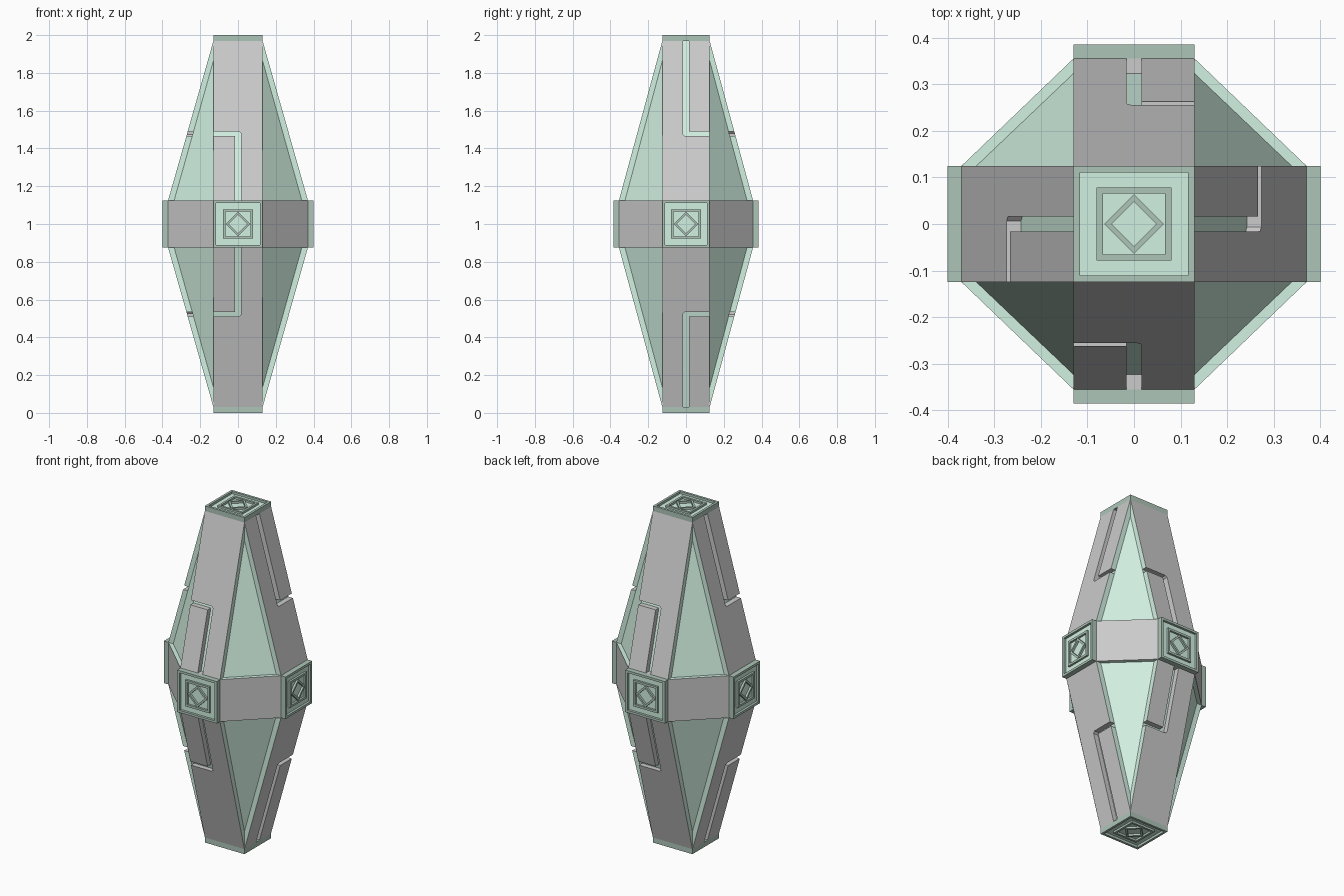
import bpy, bmesh
from mathutils import Vector

if "Cube" in bpy.data.objects:
    bpy.data.objects.remove(bpy.data.objects["Cube"])


def material(name, rgb):
    m = bpy.data.materials.new(name)
    m.diffuse_color = (*rgb, 1)
    m.use_nodes = True
    m.node_tree.nodes["Principled BSDF"].inputs["Base Color"].default_value = m.diffuse_color
    return m


LIGHT = material("pale_green", (0.65, 0.88, 0.76))
DARK = material("deep_green", (0.42, 0.56, 0.48))
BELT = 0.125          # half height of the belt
WX, WY = 0.13, 0.125  # half widths of the straps
TOP = 0.97            # height of strap ends above the centre


def finish(name, bm, mats):
    bmesh.ops.recalc_face_normals(bm, faces=bm.faces)
    mesh = bpy.data.meshes.new(name)
    bm.to_mesh(mesh)
    bm.free()
    for m in mats:
        mesh.materials.append(m)
    bpy.context.collection.objects.link(bpy.data.objects.new(name, mesh))


def panel(name, pts, place, inset, rim, limit):
    """Plate from a 2D outline; edges lying on the rim limit become green."""
    bm = bmesh.new()
    outer = [bm.verts.new(place(*p)) for p in pts]
    inner = [bm.verts.new(v.co + inset) for v in outer]
    bm.faces.new(outer)
    bm.faces.new(inner[::-1])
    n = len(pts)
    for i in range(n):
        j = (i + 1) % n
        f = bm.faces.new((outer[i], inner[i], inner[j], outer[j]))
        if pts[i][rim] == pts[j][rim] and abs(pts[i][rim]) == limit:
            f.material_index = 1
    finish(name, bm, [None, LIGHT])


def box(name, hx, hy, hz):
    bm = bmesh.new()
    bmesh.ops.create_cube(bm, size=2)
    for v in bm.verts:
        v.co = (v.co.x * hx, v.co.y * hy, 1 + v.co.z * hz)
    finish(name, bm, [])


# Recessed green core: shows as the triangular windows and groove floors
bm = bmesh.new()
for sx in (1, -1):
    for sy in (1, -1):
        for sz in (1, -1):
            for x, y, z in ((WX, WY, 0.865), (0.338, WY, BELT),
                            (WX, 0.323, BELT), (0.101, 0.097, TOP)):
                bm.verts.new((sx * x, sy * y, 1 + sz * z))
bmesh.ops.convex_hull(bm, input=bm.verts)
finish("core", bm, [LIGHT])

# Grey blocks behind the four side caps
box("hub_side_to_side", 0.37, WY, BELT)
box("hub_front_to_back", WX, 0.355, BELT)

# Sloping straps, each split in two by an L-shaped groove
front_parts = {
    "small": [(-WX, BELT), (-.016, BELT), (-.016, .465), (-WX, .465)],
    "large": [(.016, BELT), (WX, BELT), (WX, TOP), (-WX, TOP),
              (-WX, .49), (.006, .49), (.016, .48)],
}
side_parts = {
    "small": [(.016, .49), (WY, .49), (WY, TOP), (.016, TOP)],
    "large": [(-WY, BELT), (WY, BELT), (WY, .465), (-.006, .465),
              (-.016, .475), (-.016, TOP), (-WY, TOP)],
}
for s in (1, -1):
    for t in (1, -1):
        tag = ("upper" if t > 0 else "lower")

        def front(u, h):
            y = -0.355 + 0.23 * (h - BELT) / (TOP - BELT)
            return Vector((s * u, s * y, 1 + t * h))

        def side(u, h):
            x = 0.37 - 0.24 * (h - BELT) / (TOP - BELT)
            return Vector((s * x, s * u, 1 + t * h))

        for k, pts in front_parts.items():
            panel(f"{'front' if s > 0 else 'back'}_{tag}_strap_{k}", pts,
                  front, Vector((0, s * 0.033, 0)), 0, WX)
        for k, pts in side_parts.items():
            panel(f"{'right' if s > 0 else 'left'}_{tag}_strap_{k}", pts,
                  side, Vector((-s * 0.033, 0, 0)), 0, WY)

# Diagonal belt plates with green top and bottom edges
for sx in (1, -1):
    for sy in (1, -1):
        def diagonal(u, h):
            return Vector((sx * (WX + 0.24 * u), sy * (0.355 - 0.23 * u), 1 + h))
        panel("belt_plate", [(0, -BELT), (1, -BELT), (1, BELT), (0, BELT)],
              diagonal, Vector((-sx * 0.03, -sy * 0.03, 0)), 1, BELT)


def ring(bm, place, outer, inner, h0, h1, mat):
    """Closed four-sided ring between two outlines."""
    loops = [[bm.verts.new(place(u, v, h)) for u, v in o]
             for o, h in ((outer, h0), (outer, h1), (inner, h1), (inner, h0))]
    for a in range(4):
        p, q = loops[a], loops[(a + 1) % 4]
        for i in range(4):
            j = (i + 1) % 4
            bm.faces.new((p[i], p[j], q[j], q[i])).material_index = mat


def rect(a, b):
    return [(-a, -b), (a, -b), (a, b), (-a, b)]


def diamond(r):
    return [(-r, 0), (0, -r), (r, 0), (0, r)]


# Six caps: dark frame, pale plate, raised square and diamond rings
names = (("right", "left"), ("back", "front"), ("top", "bottom"))
for axis, base in enumerate((0.37, 0.355, TOP)):
    ui, vi = [i for i in range(3) if i != axis]
    a, b = (WY, BELT) if axis == 0 else (WX, WY)
    for s, word in zip((1, -1), names[axis]):
        def place(u, v, h):
            p = Vector((0, 0, 1))
            p[ui] += u
            p[vi] += v
            p[axis] += s * (base + h)
            return p

        bm = bmesh.new()
        ring(bm, place, rect(a, b), rect(a - .014, b - .014), 0, .03, 0)
        low = [bm.verts.new(place(u, v, 0)) for u, v in rect(a - .013, b - .013)]
        top = [bm.verts.new(place(u, v, .016)) for u, v in rect(a - .013, b - .013)]
        bm.faces.new(top).material_index = 1
        bm.faces.new(low[::-1])
        for i in range(4):
            j = (i + 1) % 4
            bm.faces.new((low[i], low[j], top[j], top[i])).material_index = 1
        ring(bm, place, rect(.08, .078), rect(.067, .065), .01, .028, 0)
        ring(bm, place, diamond(.064), diamond(.048), .01, .028, 0)
        finish(word + "_cap", bm, [DARK, LIGHT])
